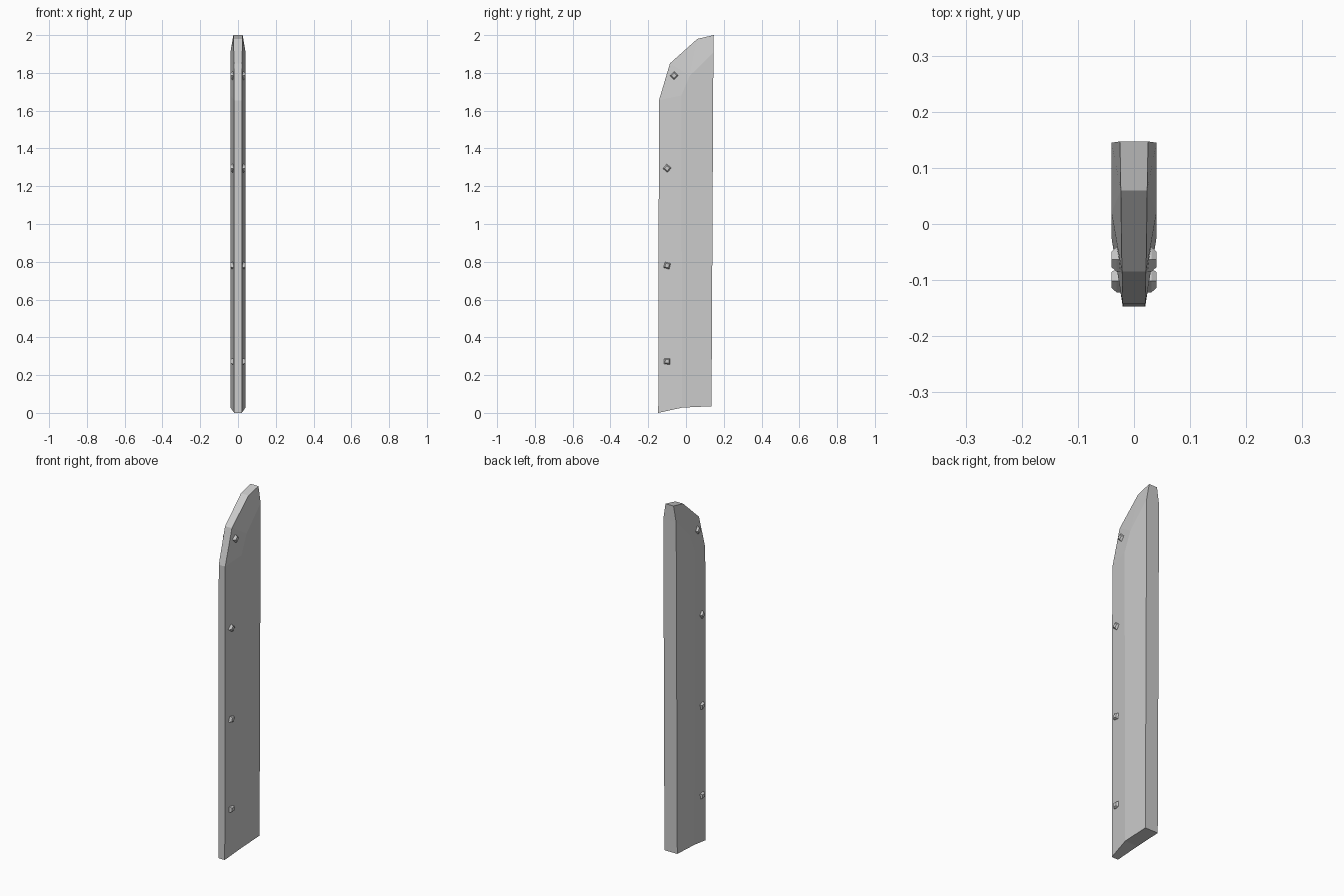
import bpy, bmesh, math

if "Cube" in bpy.data.objects:
    bpy.data.objects.remove(bpy.data.objects["Cube"])

def make_object(name, bm):
    bmesh.ops.recalc_face_normals(bm, faces=bm.faces)
    me = bpy.data.meshes.new(name)
    bm.to_mesh(me)
    bm.free()
    ob = bpy.data.objects.new(name, me)
    bpy.context.collection.objects.link(ob)
    return ob

# Blade plank: thin outer edge (half width, y, z) and thicker inner ridge
edge = [(.02, -.147, 0), (.02, -.143, 1.655), (.0215, -.085, 1.85),
        (.0235, .06, 1.98), (.025, .147, 2.0)]
ridge = [(.04, -.02, .028), (.04, -.025, 1.68), (.04, .02, 1.785), (.04, .145, 1.91)]
back_foot = (.04, .135, .035)

bm = bmesh.new()
def add_side(s):
    mk = lambda pts: [bm.verts.new((s * x, y, z)) for x, y, z in pts]
    e, r, b = mk(edge), mk(ridge), mk([back_foot])[0]
    bm.faces.new([b] + r)                       # flat cheek
    bm.faces.new((e[0], e[1], r[1], r[0]))      # front bevel
    bm.faces.new((e[1], e[2], r[2], r[1]))      # tip bevels
    bm.faces.new((e[2], e[3], r[2]))
    bm.faces.new((e[3], e[4], r[3], r[2]))
    return e + [r[3], b, r[0]]                  # outline loop

left, right = add_side(-1), add_side(1)
for i in range(len(left)):                      # rim joining both sides
    j = (i + 1) % len(left)
    bm.faces.new((left[i], left[j], right[j], right[i]))
make_object("plank", bm)

# Tapered square studs, going right through the plank
def stud(name, y, z, angle):
    bm = bmesh.new()
    rings = []
    for x, rad in ((-.04, .014), (-.031, .022), (.031, .022), (.04, .014)):
        rings.append([bm.verts.new((x, y + rad * math.cos(angle + k * math.pi / 2),
                                    z + rad * math.sin(angle + k * math.pi / 2)))
                      for k in range(4)])
    for a, b in zip(rings, rings[1:]):
        for k in range(4):
            bm.faces.new((a[k], a[(k + 1) % 4], b[(k + 1) % 4], b[k]))
    bm.faces.new(rings[0])
    bm.faces.new(rings[-1])
    make_object(name, bm)

for i, (y, z, deg) in enumerate([(-.1, .273, 43), (-.1, .78, 30),
                                 (-.1, 1.295, 5), (-.063, 1.785, 0)]):
    stud(f"stud_{i + 1}", y, z, math.radians(deg))
